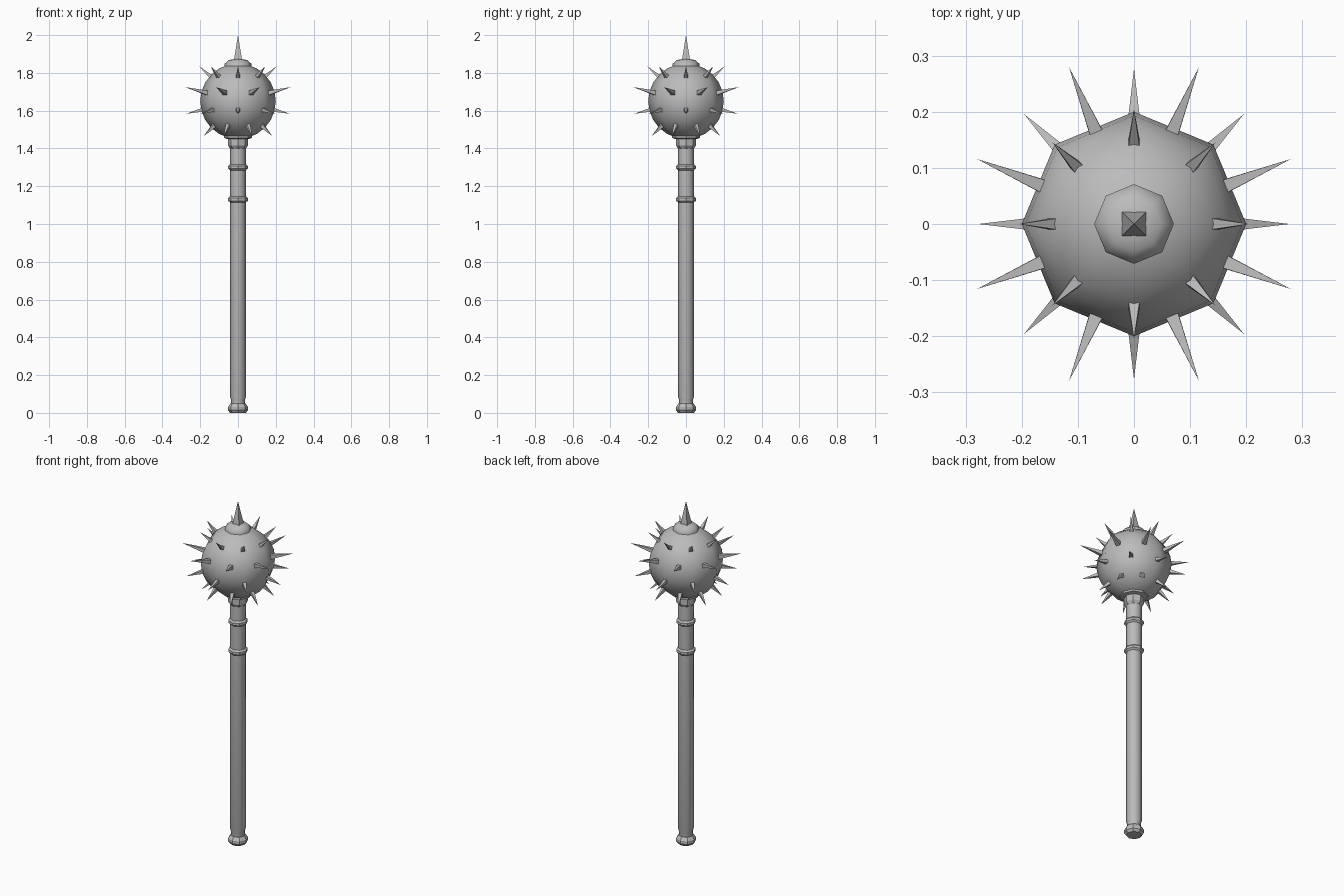
import bpy, bmesh
from math import radians, sin, cos, pi
from mathutils import Vector

cube = bpy.data.objects.get("Cube")
if cube:
    bpy.data.objects.remove(cube)

steel = bpy.data.materials.new("grey steel")
steel.use_nodes = True
GREY = (0.5, 0.5, 0.5, 1)
steel.diffuse_color = GREY
steel.node_tree.nodes["Principled BSDF"].inputs["Base Color"].default_value = GREY

SIDES = 8
BALL_Z, BALL_R = 1.65, 0.2


def finish(name, bm, angle):
    bmesh.ops.recalc_face_normals(bm, faces=bm.faces)
    mesh = bpy.data.meshes.new(name)
    bm.to_mesh(mesh)
    bm.free()
    mesh.materials.append(steel)
    obj = bpy.data.objects.new(name, mesh)
    bpy.context.collection.objects.link(obj)
    bpy.ops.object.select_all(action='DESELECT')
    obj.select_set(True)
    bpy.context.view_layer.objects.active = obj
    bpy.ops.object.shade_smooth_by_angle(angle=radians(angle))
    return obj


def lathe(name, profile, angle=46):
    """Closed eight-sided turning from (radius, height) pairs."""
    bm = bmesh.new()
    rings = [[bm.verts.new((r * cos(2 * pi * i / SIDES), r * sin(2 * pi * i / SIDES), z))
              for i in range(SIDES)] for r, z in profile]
    for low, high in zip(rings, rings[1:]):
        for i in range(SIDES):
            j = (i + 1) % SIDES
            bm.faces.new((low[i], low[j], high[j], high[i]))
    bm.faces.new(rings[0][::-1])
    bm.faces.new(rings[-1])
    return finish(name, bm, angle)


def add_spike(bm, base, tip, radius):
    """Four-sided point from base to tip, with a square foot."""
    axis = (tip - base).normalized()
    side = axis.cross(Vector((0, 0, 1)))
    side = side.normalized() if side.length > 0.01 else Vector((1, 0, 0))
    up = side.cross(axis)
    foot = [bm.verts.new(base + radius * (a * side + b * up))
            for a, b in ((1, 1), (-1, 1), (-1, -1), (1, -1))]
    point = bm.verts.new(tip)
    for i in range(4):
        bm.faces.new((foot[i], foot[(i + 1) % 4], point))
    bm.faces.new(foot[::-1])


# Shaft with its narrowed foot
lathe("shaft", [(0.037, 0.04), (0.037, 0.07), (0.042, 0.085), (0.042, 1.4)])

# Pommel and the two grip rings
lathe("pommel", [(0.042, 0), (0.053, 0.014), (0.053, 0.032), (0.040, 0.05)], 30)
for name, z in (("lower_ring", 1.13), ("upper_ring", 1.30)):
    lathe(name, [(0.042, z - 0.016), (0.052, z - 0.007), (0.052, z + 0.007), (0.042, z + 0.016)], 30)

# Flared neck and collar beneath the ball
lathe("neck", [(0.042, 1.385), (0.042, 1.40), (0.053, 1.415), (0.053, 1.455)], 30)
lathe("collar", [(0.055, 1.45), (0.074, 1.455), (0.074, 1.48)], 30)

# Ball head
bm = bmesh.new()
bmesh.ops.create_uvsphere(bm, u_segments=SIDES, v_segments=12, radius=BALL_R)
bmesh.ops.translate(bm, verts=bm.verts, vec=(0, 0, BALL_Z))
finish("ball_head", bm, 60)

# Cap and crowning point
lathe("cap", [(0.071, 1.825), (0.071, 1.848), (0.048, 1.868), (0.02, 1.873)], 50)
bm = bmesh.new()
add_spike(bm, Vector((0, 0, 1.86)), Vector((0, 0, 2)), 0.023)
finish("top_spike", bm, 30)

# Four staggered rows of spikes: tip radius, tip height above ball centre, turn
ROWS = {"upper": (0.205, 0.185, 0), "upper_middle": (0.303, 0.075, 0.5),
        "lower_middle": (0.277, -0.067, 0), "lower": (0.197, -0.185, 0.5)}
for row, (reach, rise, turn) in ROWS.items():
    bm = bmesh.new()
    for i in range(SIDES):
        a = 2 * pi * (i + turn) / SIDES
        out = Vector((reach * cos(a), reach * sin(a), rise))
        centre = Vector((0, 0, BALL_Z))
        add_spike(bm, centre + out.normalized() * 0.165, centre + out, 0.0135)
    finish(row + "_spikes", bm, 30)
